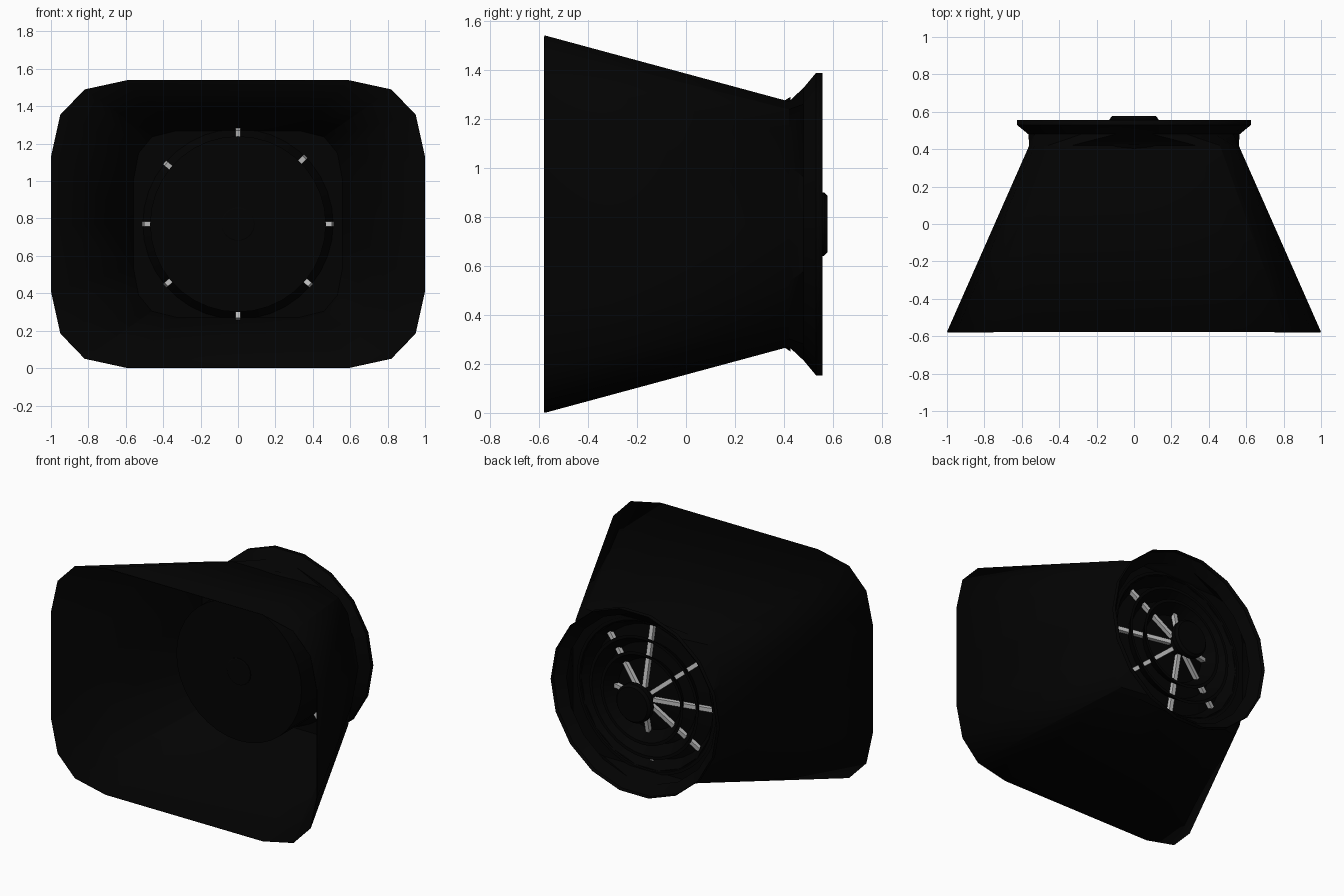
import bpy, bmesh, math
from mathutils import Matrix, Vector

cube = bpy.data.objects.get("Cube")
if cube:
    bpy.data.objects.remove(cube, do_unlink=True)

MID = 0.77     # height of the central axis
SLOPE = 0.22   # how fast the rear cone falls away from the hub


def material(name, value):
    m = bpy.data.materials.new(name)
    m.use_nodes = True
    colour = (value, value, value, 1)
    m.diffuse_color = colour
    m.node_tree.nodes["Principled BSDF"].inputs["Base Color"].default_value = colour
    return m


black = material("matte black", 0.0007)
grey = material("light metal grey", 0.52)


def finish(name, bm, mat):
    bmesh.ops.recalc_face_normals(bm, faces=bm.faces)
    mesh = bpy.data.meshes.new(name)
    bm.to_mesh(mesh)
    bm.free()
    mesh.materials.append(mat)
    ob = bpy.data.objects.new(name, mesh)
    bpy.context.collection.objects.link(ob)
    bpy.ops.object.select_all(action='DESELECT')
    ob.select_set(True)
    bpy.context.view_layer.objects.active = ob
    bpy.ops.object.shade_smooth_by_angle(angle=math.radians(30))
    return ob


def loft(name, sections, caps=False, loop=False):
    """Bridge equal-length rings of points into one skin."""
    bm = bmesh.new()
    rings = [[bm.verts.new(p) for p in s] for s in sections]
    n = len(rings[0])
    pairs = list(zip(rings, rings[1:]))
    if loop:
        pairs.append((rings[-1], rings[0]))
    for a, b in pairs:
        for i in range(n):
            j = (i + 1) % n
            bm.faces.new((a[i], a[j], b[j], b[i]))
    if caps:
        bm.faces.new(rings[0])
        bm.faces.new(rings[-1])
    return finish(name, bm, black)


def circle(y, r, n=18):
    angles = [i * math.tau / n for i in range(n)]
    return [(r * math.cos(a), y, MID + r * math.sin(a)) for a in angles]


def turned(name, profile, n=36, **kw):
    return loft(name, [circle(y, r, n) for r, y in profile], **kw)


def cone_y(r):
    return 0.44 - SLOPE * r


# Rounded rectangle outline, scaled for the mouth and the neck of the hood
quarter = [(1, 0.36), (0.95, 0.585), (0.82, 0.72), (0.59, 0.77)]
half = [(1, 0)] + quarter + [(-x, z) for x, z in reversed(quarter)]


def rounded(y, kx, kz):
    return [(s * x * kx, y, MID + s * z * kz) for s in (1, -1) for x, z in half]


# Hood: mouth narrowing to the neck, then a round flared flange
hood = loft("hood_shell", [rounded(-0.577, 1, 1), rounded(0.42, 0.56, 0.65),
                           circle(0.48, 0.565), circle(0.53, 0.626), circle(0.557, 0.626)])
wall = hood.modifiers.new("wall", 'SOLIDIFY')
wall.thickness = 0.005
wall.offset = -1

# Bulkhead closing the neck around the grille
loft("neck_bulkhead", [circle(0.41, 0.495), rounded(0.41, 0.56, 0.65),
                       rounded(0.42, 0.555, 0.645), circle(0.42, 0.495)], loop=True)

# Drum inside the hood with a conical back and a small raised centre
turned("inner_drum", [(0.47, 0.01), (0.47, cone_y(0.47)), (0.07, cone_y(0.07))], caps=True)
turned("drum_centre", [(0.085, 0.002), (0.09, 0.005), (0.09, 0.02)], n=18, caps=True)

# Rear hub: thin shaft and a chamfered cap
turned("hub_shaft", [(0.07, 0.40), (0.07, 0.54)], n=18, caps=True)
turned("hub_cap", [(0.13, 0.53), (0.13, 0.562), (0.115, 0.578)], caps=True)

# Concentric louvre rings flaring outwards to the rear
for label, r in (("inner", 0.235), ("middle", 0.335), ("outer", 0.445)):
    y, t, flare, depth = cone_y(r), 0.02, 0.055, 0.085
    turned(label + "_grille_ring", [(r, y), (r + t, y), (r + t + flare, y + depth),
                                    (r + flare, y + depth)], loop=True)

# Radial spokes lying along the cone
for i, deg in enumerate((0, 45, 90, 140, 180, 220, 270, 320)):
    bm = bmesh.new()
    bmesh.ops.create_cube(bm, size=1)
    place = (Matrix.Translation((0, cone_y(0), MID))
             @ Matrix.Rotation(-math.radians(deg), 4, 'Y')
             @ Matrix.Rotation(-math.atan(SLOPE), 4, 'Z')
             @ Matrix.Translation((0.292, 0, 0))
             @ Matrix.Diagonal(Vector((0.455, 0.055, 0.028, 1))))
    bm.transform(place)
    finish("spoke_%d" % (i + 1), bm, grey)
